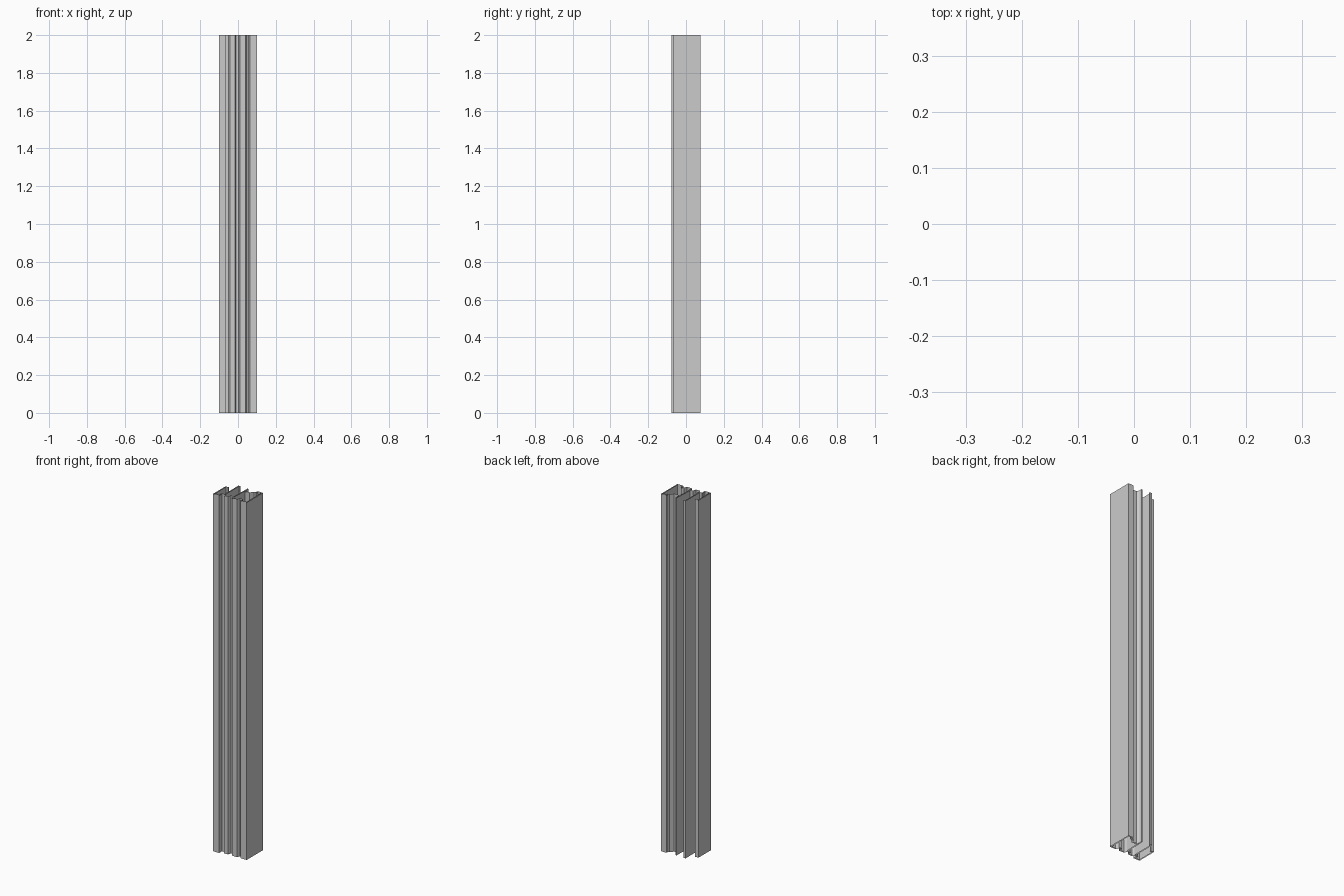
import bpy
from mathutils import Vector

if "Cube" in bpy.data.objects:
    bpy.data.objects.remove(bpy.data.objects["Cube"])

HEIGHT = 2.0
WALL = 0.003  # half of the sheet thickness


def outline(path):
    """Mitred closed outline around an open polyline."""
    pts = [Vector(p) for p in path]
    left, right = [], []
    for i, p in enumerate(pts):
        dirs = []
        if i > 0:
            dirs.append((p - pts[i - 1]).normalized())
        if i < len(pts) - 1:
            dirs.append((pts[i + 1] - p).normalized())
        normals = [Vector((-d.y, d.x)) for d in dirs]
        m = sum(normals, Vector((0, 0))).normalized()
        off = m * WALL / max(m.dot(normals[0]), 0.4)
        left.append(p + off)
        right.append(p - off)
    return right + left[::-1]


def extrude_wall(name, path):
    """Open-ended vertical extrusion of a thin wall."""
    ring = outline(path)
    n = len(ring)
    verts = [(p.x, p.y, z) for z in (0, HEIGHT) for p in ring]
    faces = [(i, (i + 1) % n, n + (i + 1) % n, n + i) for i in range(n)]
    mesh = bpy.data.meshes.new(name)
    mesh.from_pydata(verts, [], faces)
    obj = bpy.data.objects.new(name, mesh)
    bpy.context.collection.objects.link(obj)
    return obj


# Wide flat right wall with a short hooked return at the back
extrude_wall("right_wall", [
    (0.058, 0.060), (0.070, 0.060), (0.070, 0.074), (0.097, 0.074),
    (0.097, -0.063), (0.075, -0.063)])

# Grooved front face joining both side walls
extrude_wall("front_face", [
    (0.075, -0.063), (0.065, -0.063), (0.058, -0.045), (0.045, -0.045),
    (0.038, -0.063), (0.012, -0.063), (0.006, -0.045), (-0.012, -0.045),
    (-0.018, -0.063), (-0.040, -0.063), (-0.048, -0.050),
    (-0.066, -0.050)])

# Left wall with its back return
extrude_wall("left_wall", [
    (-0.066, -0.050), (-0.066, -0.074), (-0.097, -0.074),
    (-0.097, 0.030), (-0.080, 0.030)])

# Tall fin standing out at the back
extrude_wall("back_fin", [
    (-0.048, -0.050), (-0.048, 0.074), (-0.038, 0.074)])

# Central channel open to the back
extrude_wall("inner_channel", [
    (0.010, 0.074), (0.010, 0.055), (0.020, 0.040),
    (0.045, 0.040), (0.058, 0.060)])
extrude_wall("inner_web", [(0.010, 0.055), (0.006, -0.045)])
